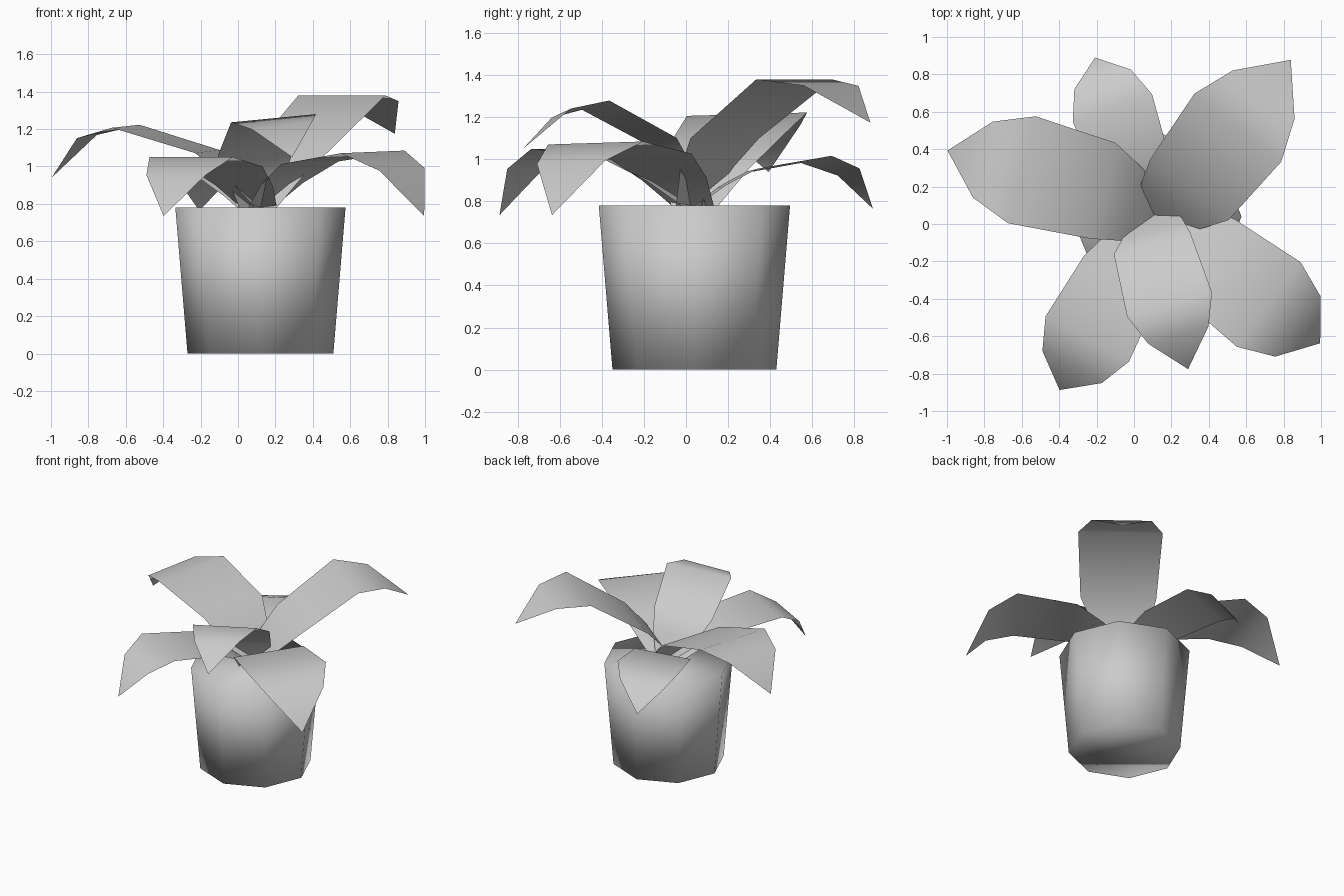
import bpy
import bmesh
from math import radians
from mathutils import Matrix, Vector

cube = bpy.data.objects.get("Cube")
if cube:
    bpy.data.objects.remove(cube, do_unlink=True)

grey = bpy.data.materials.new("plain_grey")
grey.use_nodes = True
grey.diffuse_color = (0.6, 0.6, 0.6, 1)
grey.node_tree.nodes["Principled BSDF"].inputs["Base Color"].default_value = (0.6, 0.6, 0.6, 1)

CENTRE = Vector((0.12, 0.04, 0))
POT_HEIGHT = 0.78


def add_object(name, bm):
    """Turn a bmesh into a smooth grey object."""
    for face in bm.faces:
        face.smooth = True
    mesh = bpy.data.meshes.new(name)
    bm.to_mesh(mesh)
    bm.free()
    mesh.materials.append(grey)
    obj = bpy.data.objects.new(name, mesh)
    bpy.context.collection.objects.link(obj)
    return obj


def add_leaf(name, crest, heading, size, roll, shoulder, neck, tip):
    """Arched leaf strip; shoulder, neck and tip are (distance from crest, height)."""
    turn = Matrix.Rotation(radians(heading), 3, "Z")
    forward, side = turn @ Vector((1, 0, 0)), turn @ Vector((0, 1, 0))
    crest = Vector(crest)

    def station(distance, height):
        point = crest + forward * distance
        point.z = height
        return point

    base = CENTRE - forward * 0.04
    base.z = POT_HEIGHT - 0.04
    first = station(*shoulder)
    bend = first.lerp(base, 0.5)
    bend.z = first.z + (base.z - first.z) * 0.4

    # Middle point and width of each row, from the stem outwards
    rows = [(base, 0.2), (bend, 0.4), (first, 0.53), (crest, 0.59), (station(*neck), 0.42)]
    bm = bmesh.new()
    pairs = []
    for middle, width in rows:
        half = side * (width * size / 2) + Vector((0, 0, roll))
        pairs.append((bm.verts.new(middle - half), bm.verts.new(middle + half)))
    for (a, b), (c, d) in zip(pairs, pairs[1:]):
        bm.faces.new((a, c, d, b))
    bm.faces.new((pairs[-1][0], bm.verts.new(station(*tip)), pairs[-1][1]))
    return add_object(name, bm)


# Eight-sided tapered pot, closed at both ends
bm = bmesh.new()
bmesh.ops.create_cone(
    bm, cap_ends=True, segments=8, radius1=0.39, radius2=0.455, depth=POT_HEIGHT,
    matrix=Matrix.Translation(CENTRE + Vector((0, 0, POT_HEIGHT / 2))))
add_object("pot", bm)

# Leaves
add_leaf("right_leaf", (-0.6, 0.29, 1.215), 165.5, 1, -0.008,
         (-0.45, 1.08), (0.215, 1.16), (0.41, 0.94))
add_leaf("back_left_leaf", (0.555, 0.515, 1.38), 52, 1, 0,
         (-0.42, 1.1), (0.224, 1.35), (0.46, 1.175))
add_leaf("front_leaf", (0.19, -0.43, 1.258), -74, 0.8, 0.022,
         (-0.34, 1.08), (0.17, 1.22), (0.36, 1.05))
add_leaf("front_right_leaf", (-0.25, -0.615, 1.05), -118.5, 0.86, 0,
         (-0.38, 1.0), (0.17, 0.955), (0.31, 0.735))
add_leaf("front_left_leaf", (0.72, -0.43, 1.078), -37, 0.96, 0.007,
         (-0.42, 1.02), (0.196, 0.985), (0.345, 0.735))
add_leaf("back_right_leaf", (-0.115, 0.62, 1.0), 109, 0.76, -0.017,
         (-0.36, 0.94), (0.163, 0.94), (0.285, 0.765))
